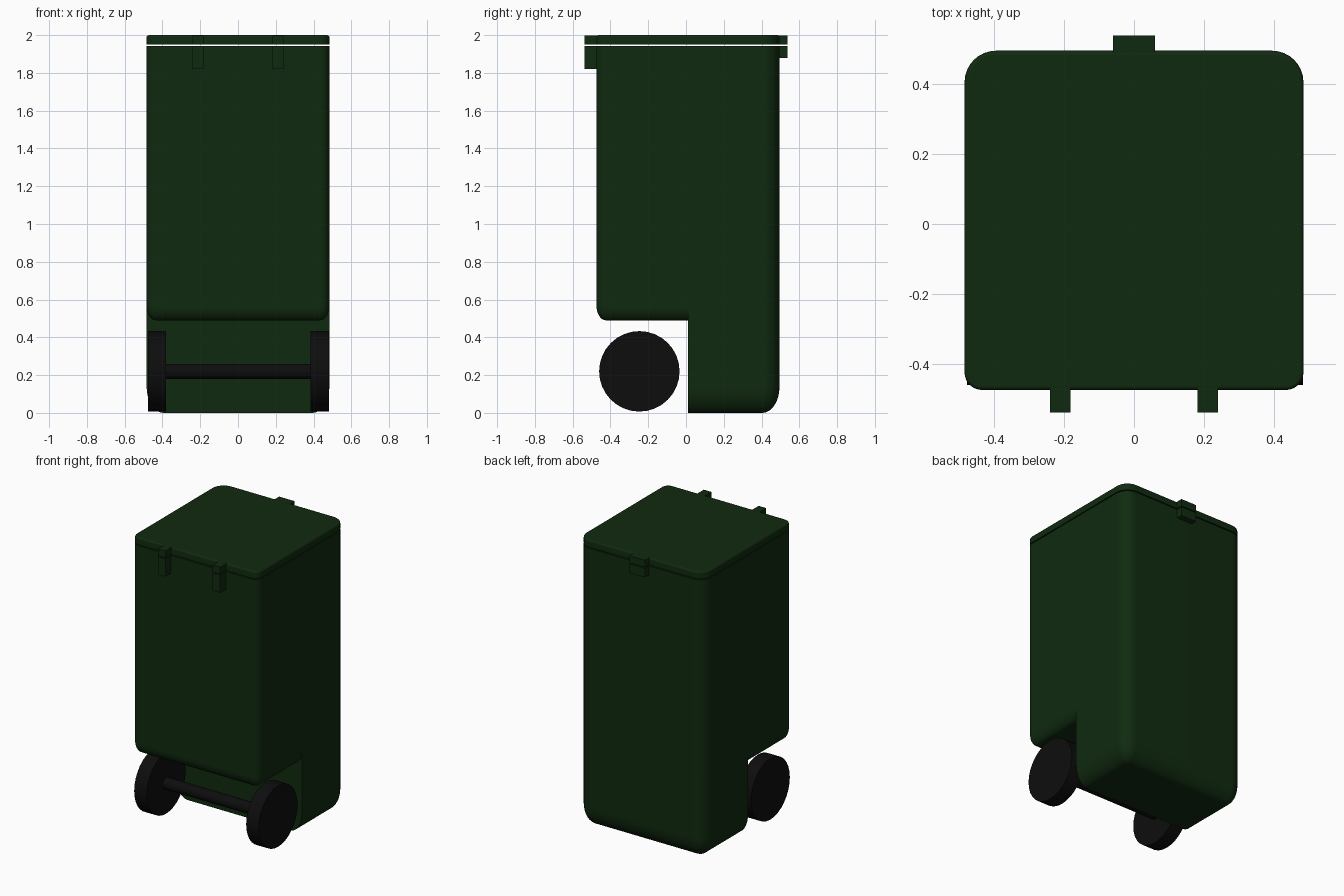
import bpy, bmesh, math
from mathutils import Vector, Matrix

if "Cube" in bpy.data.objects:
    bpy.data.objects.remove(bpy.data.objects["Cube"])


def material(name, rgb):
    m = bpy.data.materials.new(name)
    m.diffuse_color = (*rgb, 1)
    m.use_nodes = True
    m.node_tree.nodes["Principled BSDF"].inputs["Base Color"].default_value = m.diffuse_color
    return m


GREEN = material("green_plastic", (0.005, 0.023, 0.005))
BLACK = material("black_rubber", (0.004, 0.004, 0.004))
W, FRONT, BACK, MID = 0.484, -0.474, 0.495, 0.01
STRETCH = 1.55  # roundings are taller than they are deep


def box(lo, hi):
    bm = bmesh.new()
    bmesh.ops.create_cube(bm, size=1)
    lo, hi = Vector(lo), Vector(hi)
    for v in bm.verts:
        v.co = Vector([lo[i] + (v.co[i] + 0.5) * (hi[i] - lo[i]) for i in range(3)])
    return bm


def bevel(bm, radius, segments, wanted):
    edges = [e for e in bm.edges if wanted(*[v.co for v in e.verts])]
    bmesh.ops.bevel(bm, geom=edges, offset=radius, segments=segments,
                    profile=0.5, affect='EDGES', clamp_overlap=True)


def finish(bm, name, mat):
    bmesh.ops.recalc_face_normals(bm, faces=bm.faces)
    me = bpy.data.meshes.new(name)
    bm.to_mesh(me)
    bm.free()
    ob = bpy.data.objects.new(name, me)
    bpy.context.collection.objects.link(ob)
    me.materials.append(mat)
    bpy.ops.object.select_all(action='DESELECT')
    ob.select_set(True)
    bpy.context.view_layer.objects.active = ob
    bpy.ops.object.shade_smooth_by_angle(angle=math.radians(35))
    wn = ob.modifiers.new("weighted_normals", 'WEIGHTED_NORMAL')
    wn.keep_sharp = True
    return ob


def rounded_half(y0, y1, z0, z1, radius):
    """Half of the bin, rounded everywhere except its top and the face at MID."""
    bm = box((-W, y0, z0 / STRETCH), (W, y1, z1 / STRETCH))
    top = z1 / STRETCH

    def wanted(a, b):
        on_mid = abs(a.y - MID) < 1e-4 and abs(b.y - MID) < 1e-4
        on_top = abs(a.z - top) < 1e-4 and abs(b.z - top) < 1e-4
        return not (on_mid or on_top)
    bevel(bm, radius, 8, wanted)
    bmesh.ops.scale(bm, vec=(1, 1, STRETCH), verts=bm.verts)
    return bm


def at_mid(f):
    return all(abs(v.co.y - MID) < 1e-4 for v in f.verts)


RIM = 1.943

# Rear half reaching the ground, open where it meets the front half
bm = rounded_half(MID, BACK, 0, RIM, 0.09)
bmesh.ops.bisect_plane(bm, geom=bm.verts[:] + bm.edges[:] + bm.faces[:],
                       plane_co=(0, 0, 0.575), plane_no=(0, 0, 1))
bmesh.ops.delete(bm, geom=[f for f in bm.faces if at_mid(f)
                           and f.calc_center_median().z > 0.575], context='FACES')
finish(bm, "bin_body_rear", GREEN)

# Front half overhanging the wheels
bm = rounded_half(FRONT, MID, 0.49, RIM, 0.05)
bmesh.ops.delete(bm, geom=[f for f in bm.faces if at_mid(f)], context='FACES')
finish(bm, "bin_body_front", GREEN)

# Lid with the same outline, small rounding on its top edge
bm = box((-W, FRONT, 1.95), (W, BACK, 2.0))
for r, y in ((0.09, BACK), (0.05, FRONT)):
    bevel(bm, r, 8, lambda a, b: abs(a.z - b.z) > 0.01
          and abs(a.y - y) < 1e-4 and abs(b.y - y) < 1e-4)
bevel(bm, 0.012, 3, lambda a, b: a.z > 1.999 and b.z > 1.999)
finish(bm, "lid", GREEN)

# Hinge blocks at the front and latch at the back, each split by the lid gap
tabs = [("hinge_left", -0.24, -0.182, -0.538, -0.46, 1.82),
        ("hinge_right", 0.182, 0.24, -0.538, -0.46, 1.82),
        ("latch", -0.06, 0.06, 0.48, 0.538, 1.88)]
for name, x0, x1, y0, y1, z0 in tabs:
    finish(box((x0, y0, z0), (x1, y1, RIM)), name + "_lower", GREEN)
    finish(box((x0, y0, 1.95), (x1, y1, 1.999)), name + "_upper", GREEN)


# Wheels and axle
def cylinder(name, x0, x1, radius, sides):
    bm = bmesh.new()
    place = (Matrix.Translation(((x0 + x1) / 2, -0.247, 0.22))
             @ Matrix.Rotation(math.pi / 2, 4, 'Y'))
    bmesh.ops.create_cone(bm, cap_ends=True, segments=sides, radius1=radius,
                          radius2=radius, depth=x1 - x0, matrix=place)
    finish(bm, name, BLACK)


cylinder("wheel_left", -0.477, -0.38, 0.213, 32)
cylinder("wheel_right", 0.385, 0.482, 0.213, 32)
cylinder("axle", -0.40, 0.40, 0.04, 32)
